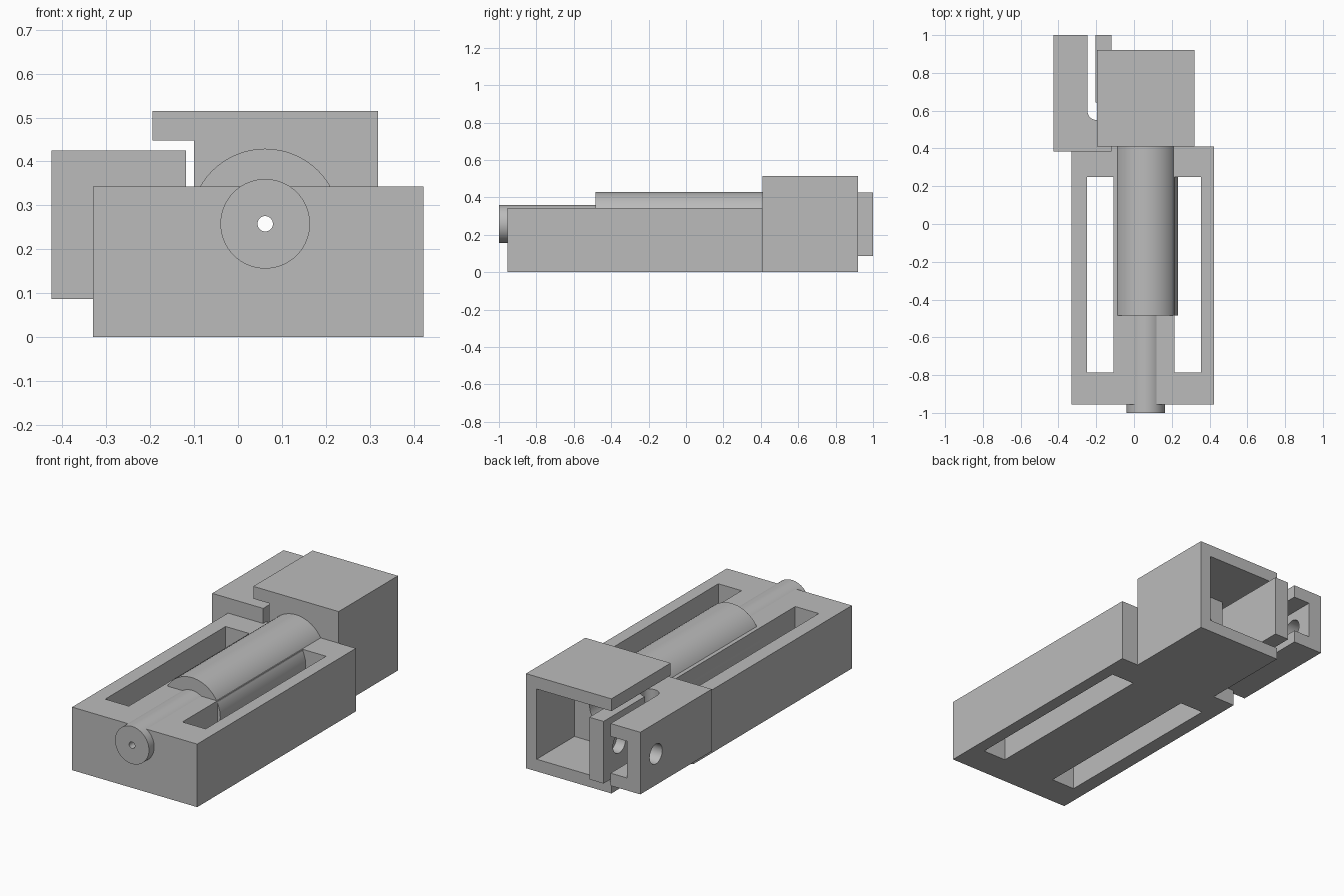
import bpy, math
from mathutils import Matrix

cube = bpy.data.objects.get("Cube")
if cube:
    bpy.data.objects.remove(cube, do_unlink=True)

grey = bpy.data.materials.new("plain grey")
grey.use_nodes = True
COLOUR = (0.5, 0.5, 0.5, 1)
grey.diffuse_color = COLOUR
grey.node_tree.nodes["Principled BSDF"].inputs["Base Color"].default_value = COLOUR

AXIS_X, AXIS_Z = 0.062, 0.258   # shared axis of the rod and its bore


def box(name, x, y, z):
    """Box from its three (low, high) ranges."""
    bpy.ops.mesh.primitive_cube_add(size=1)
    ob = bpy.context.object
    ob.name = name
    spans = (x, y, z)
    size = Matrix.Diagonal([hi - lo for lo, hi in spans] + [1])
    ob.data.transform(Matrix.Translation([(lo + hi) / 2 for lo, hi in spans]) @ size)
    ob.data.materials.append(grey)
    return ob


def cylinder(name, axis, radius, span, centre, sides=64):
    """Cylinder along an axis; centre gives the other two coordinates in order."""
    bpy.ops.mesh.primitive_cylinder_add(vertices=sides, radius=radius, depth=span[1] - span[0])
    ob = bpy.context.object
    ob.name = name
    turn = {"x": Matrix.Rotation(math.pi / 2, 4, "Y"),
            "y": Matrix.Rotation(math.pi / 2, 4, "X"),
            "z": Matrix.Identity(4)}[axis]
    place = list(centre)
    place.insert("xyz".index(axis), sum(span) / 2)
    ob.data.transform(Matrix.Translation(place) @ turn)
    ob.data.materials.append(grey)
    return ob


def cut(target, *cutters):
    """Subtract the cutters one by one, then drop them."""
    for cutter in cutters:
        mod = target.modifiers.new("cut", "BOOLEAN")
        mod.operation = "DIFFERENCE"
        mod.solver = "EXACT"
        mod.object = cutter
        cutter.hide_render = True
        bpy.context.view_layer.objects.active = target
        bpy.ops.object.modifier_apply(modifier=mod.name)
        bpy.data.objects.remove(cutter, do_unlink=True)


def smooth(ob):
    bpy.ops.object.select_all(action="DESELECT")
    ob.select_set(True)
    bpy.context.view_layer.objects.active = ob
    bpy.ops.object.shade_smooth_by_angle(angle=math.radians(30))


def axis_hole():
    return cylinder("axis_hole", "y", 0.0175, (-1.1, 1.1), (AXIS_X, AXIS_Z), 32)


# Base block with two long slots cut right through
base = box("base_block", (-0.33, 0.423), (-0.955, 0.41), (0, 0.343))
slots = [box("slot", x, (-0.785, 0.25), (-0.1, 0.5)) for x in ((-0.25, -0.108), (0.215, 0.355))]
cut(base, *slots, axis_hole())

# Thick barrel and thin rod on one axis, with a fine hole along them
barrel = cylinder("barrel", "y", 0.171, (-0.485, 0.43), (AXIS_X, AXIS_Z))
rod = cylinder("rod", "y", 0.102, (-1, -0.47), (AXIS_X, AXIS_Z))
for part in (barrel, rod):
    cut(part, axis_hole())

# Rear housing, open at the back and on one side, with a bored front wall
housing = box("rear_housing", (-0.195, 0.319), (0.41, 0.92), (0, 0.515))
cut(housing,
    box("chamber", (-0.3, 0.255), (0.595, 1.1), (0.066, 0.448)),
    box("side_step", (-0.3, -0.10), (0.3, 0.7), (0.066, 0.448)),
    cylinder("bore", "y", 0.102, (0.45, 0.7), (AXIS_X, AXIS_Z)),
    axis_hole())

# Forked bracket: keyhole slit, pocket in the outer arm and a cross hole
bracket = box("forked_bracket", (-0.425, -0.118), (0.385, 1), (0.087, 0.425))
cut(bracket,
    cylinder("slit_end", "z", 0.046, (-0.1, 0.6), (-0.2, 0.597), 48),
    box("slit", (-0.246, -0.204), (0.597, 1.1), (-0.1, 0.6)),
    box("pocket", (-0.345, -0.225), (0.65, 1.1), (0.155, 0.355)),
    cylinder("cross_hole", "x", 0.054, (-0.6, -0.15), (0.865, 0.256), 48))

for part in (base, barrel, rod, housing, bracket):
    smooth(part)
